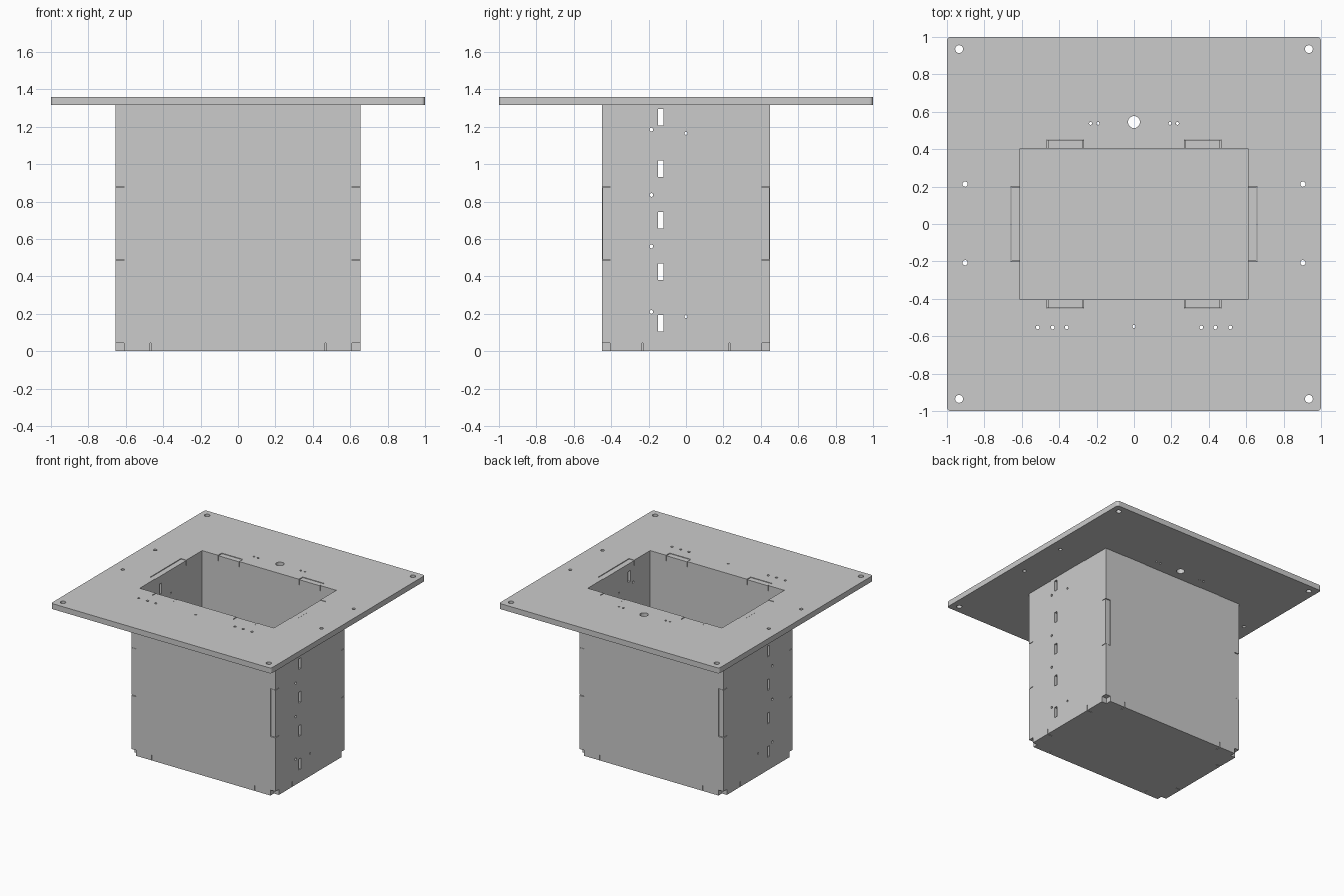
import bpy, bmesh
from math import pi, sin, cos

cube = bpy.data.objects.get("Cube")
if cube:
    bpy.data.objects.remove(cube, do_unlink=True)

T = 0.045            # sheet thickness
X, Y = 0.655, 0.45   # outer half sizes of the box
XI, YI = X - T, Y - T
TOP, LID = 1.315, 1.36
J0, J1 = 0.485, 0.88  # corner joint heights


def mirror_u(pts):
    return pts + [(-u, v) for u, v in reversed(pts)]


def mirror_uv(pts):
    half = mirror_u(pts)
    return half + [(u, -v) for u, v in reversed(half)]


def circle(u, v, r, n=24):
    return [(u + r * cos(2 * pi * i / n), v + r * sin(2 * pi * i / n)) for i in range(n)]


def rect(u, v, w, h):
    return [(u + a * w / 2, v + b * h / 2) for a, b in ((-1, -1), (1, -1), (1, 1), (-1, 1))]


def panel(name, loops, location, rotation=(0, 0, 0)):
    """Flat sheet: first loop is the outline, the others are cut-outs."""
    curve = bpy.data.curves.new(name, "CURVE")
    curve.dimensions = "2D"
    curve.fill_mode = "BOTH"
    curve.extrude = T / 2
    for loop in loops:
        spline = curve.splines.new("POLY")
        spline.points.add(len(loop) - 1)
        for point, (u, v) in zip(spline.points, loop):
            point.co = (u, v, 0, 1)
        spline.use_cyclic_u = True
    temp = bpy.data.objects.new(name + "_profile", curve)
    bpy.context.collection.objects.link(temp)
    deps = bpy.context.evaluated_depsgraph_get()
    mesh = bpy.data.meshes.new_from_object(temp.evaluated_get(deps))
    bpy.data.objects.remove(temp, do_unlink=True)
    bpy.data.curves.remove(curve)
    bm = bmesh.new()
    bm.from_mesh(mesh)
    bmesh.ops.remove_doubles(bm, verts=bm.verts, dist=0.0001)
    bmesh.ops.recalc_face_normals(bm, faces=bm.faces)
    for face in bm.faces:
        face.smooth = False
    bm.to_mesh(mesh)
    bm.free()
    mesh.name = name
    obj = bpy.data.objects.new(name, mesh)
    bpy.context.collection.objects.link(obj)
    obj.location = location
    obj.rotation_euler = rotation
    return obj


# Front and back walls with tabs at the bottom, corners and top
wall = mirror_u([
    (0.265, 0), (0.265, T), (0.47, T), (0.47, 0), (XI, 0), (XI, T), (X, T),
    (X, J0), (XI, J0), (XI, J1), (X, J1), (X, TOP),
    (0.46, TOP), (0.46, LID - 0.003), (0.275, LID - 0.003), (0.275, TOP)])
for name, side in (("front_wall", -1), ("back_wall", 1)):
    panel(name, [wall], (0, side * (Y - T / 2), 0), (pi / 2, 0, 0))

# Side walls with a row of slots and screw holes
side_wall = mirror_u([
    (0.235, T), (0.235, 0), (YI, 0), (YI, J0 + 0.004), (Y - 0.004, J0 + 0.004),
    (Y - 0.004, J1 - 0.004), (YI, J1 - 0.004), (YI, TOP),
    (0.197, TOP), (0.197, LID - 0.003)])
cuts = [rect(-0.135, 0.15 + 0.275 * i, 0.03, 0.088) for i in range(5)]
cuts += [circle(-0.185, z, 0.01) for z in (0.21, 0.56, 0.835, 1.185)]
cuts += [circle(0, z, 0.008) for z in (0.185, 1.165)]
for name, side in (("right_wall", -1), ("left_wall", 1)):
    panel(name, [side_wall] + cuts, (side * (X - T / 2), 0, 0), (pi / 2, 0, pi / 2))

# Floor with tabs locking into all four walls
floor = mirror_uv([
    (X, 0.23), (XI, 0.23), (XI, YI), (0.465, YI), (0.465, Y), (0.265, Y), (0.265, YI)])
panel("floor", [floor], (0, 0, T / 2))

# Top plate: rounded outline, slotted opening, drilled holes
R = 0.02
corner = [(1 - R + R * cos(a * pi / 12), 1 - R + R * sin(a * pi / 12)) for a in range(7)]
opening = mirror_uv([
    (X + 0.004, 0.2), (XI, 0.2), (XI, YI), (0.465, YI),
    (0.465, Y + 0.003), (0.27, Y + 0.003), (0.27, YI)])
holes = [circle(0, 0.545, 0.032)]
for s in (-1, 1):
    holes += [circle(s * 0.935, v, 0.021) for v in (-0.935, 0.935)]
    holes += [circle(s * 0.903, v, 0.014) for v in (-0.207, 0.213)]
    holes += [circle(s * u, -0.553, 0.01) for u in (0.36, 0.435, 0.515)]
    holes += [circle(s * u, 0.538, 0.008) for u in (0.193, 0.232)]
holes.append(circle(0, -0.548, 0.008))
panel("top_plate", [mirror_uv(corner), opening] + holes, (0, 0, LID - T / 2))
